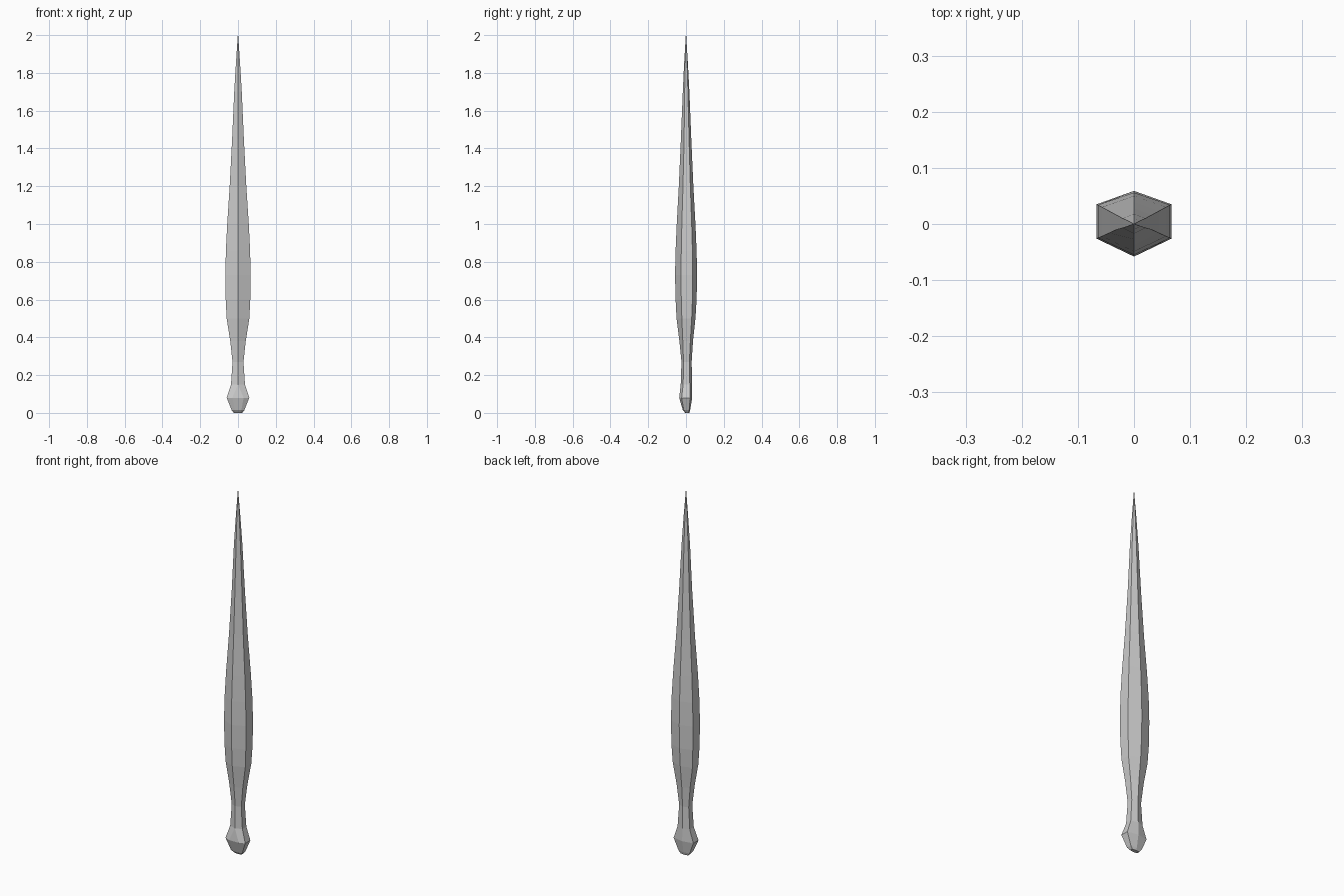
import bpy, bmesh

# Section rows: z, half width, front y, back y, side front y, side back y, front split
rows = [
    (0.00, 0.022, -0.004, 0.017, 0.000, 0.014, 0.014),
    (0.015, 0.034, -0.017, 0.022, -0.012, 0.017, 0.018),
    (0.08, 0.060, -0.036, 0.033, -0.023, 0.022, 0.030),
    (0.15, 0.037, -0.028, 0.032, -0.015, 0.020, 0.0),
    (0.27, 0.029, -0.024, 0.030, -0.013, 0.018, 0.0),
    (0.38, 0.041, -0.035, 0.037, -0.017, 0.023, 0.0),
    (0.50, 0.060, -0.050, 0.050, -0.022, 0.030, 0.0),
    (0.60, 0.065, -0.055, 0.056, -0.025, 0.034, 0.0),
    (0.73, 0.067, -0.058, 0.059, -0.026, 0.035, 0.0),
    (0.86, 0.064, -0.055, 0.056, -0.025, 0.034, 0.0),
    (1.00, 0.057, -0.049, 0.050, -0.022, 0.030, 0.0),
    (1.20, 0.044, -0.038, 0.039, -0.016, 0.023, 0.0),
    (1.45, 0.031, -0.027, 0.028, -0.010, 0.016, 0.0),
    (1.70, 0.020, -0.017, 0.018, -0.007, 0.010, 0.0),
    (1.85, 0.011, -0.010, 0.010, -0.004, 0.006, 0.0),
    (2.00, 0.001, -0.001, 0.001, -0.0005, 0.0005, 0.0),
]

# Loft the faceted spike, with a knob at its foot
bm = bmesh.new()
rings = []
for z, w, yf, yb, sf, sb, split in rows:
    pts = [(-split, yf), (split, yf), (w, sf), (w, sb), (0, yb), (-w, sb), (-w, sf)]
    rings.append([bm.verts.new((x, y, z)) for x, y in pts])
for a, b in zip(rings, rings[1:]):
    n = len(a)
    for i in range(n):
        j = (i + 1) % n
        bm.faces.new((a[i], a[j], b[j], b[i]))
bm.faces.new(rings[0][::-1])
bm.faces.new(rings[-1])

# Join the front split where it closes to a single ridge
bmesh.ops.remove_doubles(bm, verts=bm.verts, dist=0.00001)
bmesh.ops.recalc_face_normals(bm, faces=bm.faces)
mesh = bpy.data.meshes.new("spike")
bm.to_mesh(mesh)
bm.free()
bpy.context.collection.objects.link(bpy.data.objects.new("spike", mesh))
